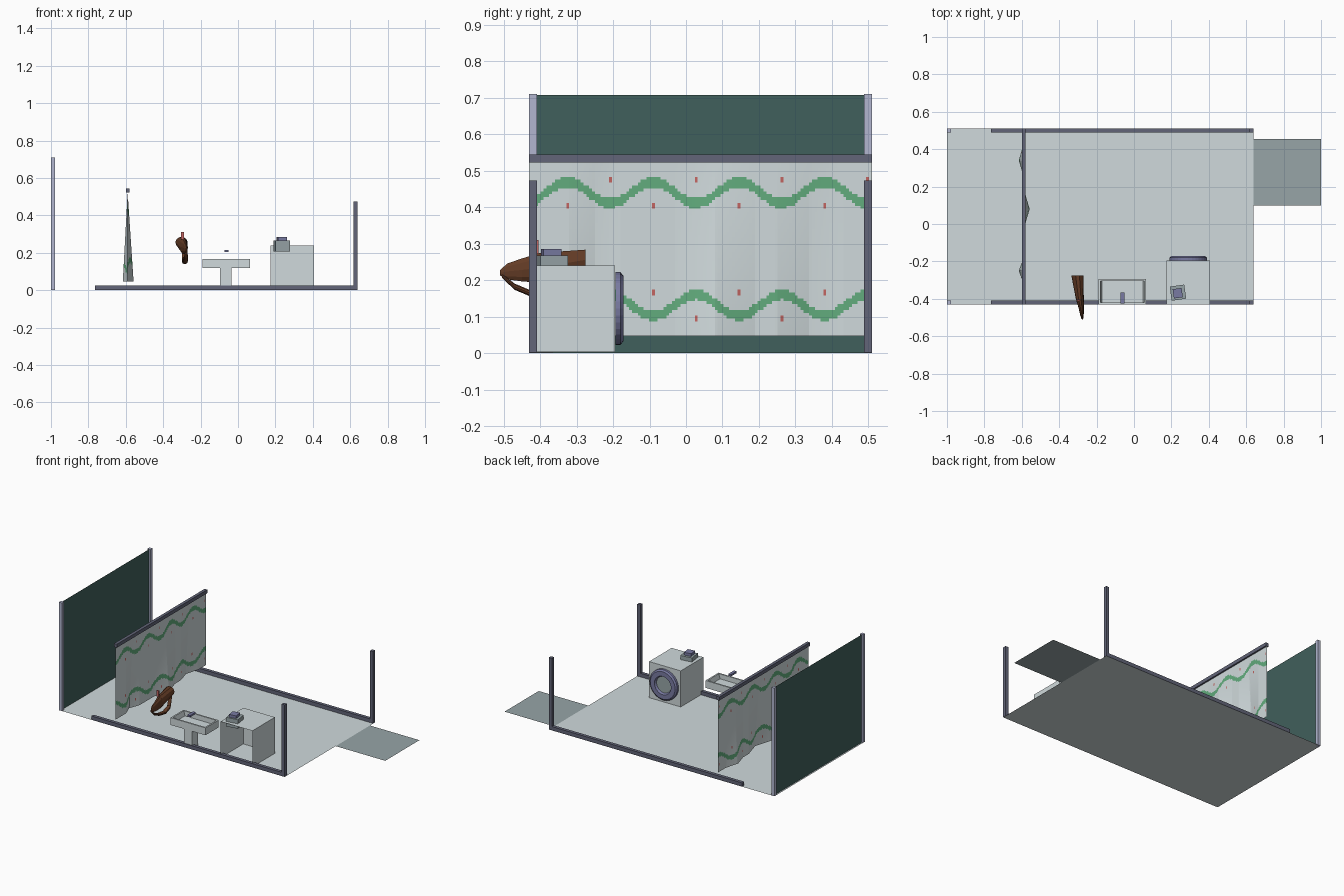
import bpy, bmesh, math
from mathutils import Vector, Matrix

old = bpy.data.objects.get("Cube")
if old:
    bpy.data.objects.remove(old, do_unlink=True)


def material(name, r, g, b):
    m = bpy.data.materials.new(name)
    m.use_nodes = True
    m.diffuse_color = (r, g, b, 1)
    m.node_tree.nodes["Principled BSDF"].inputs["Base Color"].default_value = (r, g, b, 1)
    return m


WHITE = material("pale white", 0.63, 0.70, 0.715)
TRIM = material("dark slate", 0.122, 0.13, 0.188)
WALL = material("deep green", 0.051, 0.117, 0.107)
PALE = material("pale lavender", 0.445, 0.468, 0.631)
PURPLE = material("muted purple", 0.19, 0.195, 0.36)
GREY = material("mid grey", 0.31, 0.375, 0.39)
GREEN = material("leaf green", 0.122, 0.413, 0.205)
RED = material("soft red", 0.55, 0.13, 0.12)
BROWN = material("leather brown", 0.127, 0.045, 0.019)


def finish(name, bm, *mats):
    mesh = bpy.data.meshes.new(name)
    bm.to_mesh(mesh)
    bm.free()
    for m in mats:
        mesh.materials.append(m)
    obj = bpy.data.objects.new(name, mesh)
    bpy.context.collection.objects.link(obj)
    return obj


def box_mesh(x, y, z, turn=0):
    bm = bmesh.new()
    bmesh.ops.create_cube(bm, size=1)
    size = Vector((x[1] - x[0], y[1] - y[0], z[1] - z[0]))
    mid = Vector((sum(x), sum(y), sum(z))) / 2
    bm.transform(Matrix.Translation(mid) @ Matrix.Rotation(turn, 4, 'Z') @ Matrix.Diagonal(size).to_4x4())
    return bm


def box(name, mat, x, y, z, turn=0):
    return finish(name, box_mesh(x, y, z, turn), mat)


def sheet(name, mat, *corners):
    bm = bmesh.new()
    bm.faces.new([bm.verts.new(c) for c in corners])
    return finish(name, bm, mat)


def skin(bm, rings, cap=True):
    """Join equal rings of points into a closed skin."""
    loops = [[bm.verts.new(p) for p in ring] for ring in rings]
    n = len(loops[0])
    for a, b in zip(loops, loops[1:]):
        for i in range(n):
            j = (i + 1) % n
            bm.faces.new((a[i], a[j], b[j], b[i]))
    if cap:
        bm.faces.new(loops[0])
        bm.faces.new(loops[-1])
    bmesh.ops.recalc_face_normals(bm, faces=bm.faces)


def loft(name, mat, stations, sides=10):
    """Stations are (x, y, z, half width, half height) along y."""
    rings = []
    for x, y, z, w, h in stations:
        angles = [math.tau * i / sides for i in range(sides)]
        rings.append([(x + w * math.cos(a), y, z + h * math.sin(a)) for a in angles])
    bm = bmesh.new()
    skin(bm, rings)
    return finish(name, bm, mat)


Y0, Y1 = -0.43, 0.51

# Floor, entrance mat and end wall
sheet("floor", WHITE, (-1, Y0, 0), (0.64, Y0, 0), (0.64, Y1, 0), (-1, Y1, 0))
sheet("entrance_mat", GREY, (0.64, 0.1, 0), (1, 0.1, 0), (1, 0.455, 0), (0.64, 0.455, 0))
sheet("end_wall", WALL, (-0.99, Y0 + 0.01, 0), (-0.99, Y1 - 0.01, 0),
      (-0.99, Y1 - 0.01, 0.708), (-0.99, Y0 + 0.01, 0.708))

# Skirting and posts on both long sides
for side, y in (("front", (Y0, Y0 + 0.022)), ("back", (Y1 - 0.022, Y1))):
    box(side + "_skirting", TRIM, (-0.765, 0.64), y, (0.001, 0.025))
    box(side + "_entrance_post", TRIM, (0.618, 0.64), y, (0.001, 0.473))
    box(side + "_wall_post", PALE, (-1, -0.978), y, (0, 0.71))

# Curtain rail
box("curtain_rail", TRIM, (-0.6, -0.58), (Y0, Y1), (0.522, 0.545))

# Curtain: hangs flat at the top and billows towards the hem
HEM, TOP = 0.047, 0.523
FOLDS = [(-0.25, -0.026, 0.07), (0.08, 0.032, 0.11), (0.34, -0.026, 0.09)]
COLS, ROWS = 120, 60


def curtain_point(c, r):
    y = Y0 + (Y1 - Y0) * c / COLS
    z = HEM + (TOP - HEM) * r / ROWS
    push = sum(d * max(0, 1 - abs(y - at) / w) for at, d, w in FOLDS)
    return (-0.59 + push * (1 - r / ROWS), y, z)


def curtain_colour(y, z):
    phase = math.tau * (y + 0.09) / 0.235
    for mid, sign in ((0.44, 1), (0.131, -1)):
        if abs(z - mid - sign * 0.029 * math.cos(phase)) < 0.0135:
            return 1
        # Red dots sit opposite each crest and trough
        k = round(phase / math.pi)
        dot_z = mid - sign * 0.037 * math.cos(math.pi * k)
        if abs(y + 0.09 - k * 0.1175) < 0.006 and abs(z - dot_z) < 0.006:
            return 2
    return 0


bm = bmesh.new()
grid = [[bm.verts.new(curtain_point(c, r)) for r in range(ROWS + 1)] for c in range(COLS + 1)]
for c in range(COLS):
    for r in range(ROWS):
        f = bm.faces.new((grid[c][r], grid[c + 1][r], grid[c + 1][r + 1], grid[c][r + 1]))
        mid = f.calc_center_median()
        f.material_index = curtain_colour(mid.y, mid.z)
finish("curtain", bm, WHITE, GREEN, RED)

# Basin with a sunken bowl, pedestal and tap
bm = box_mesh((-0.19, 0.065), (Y0, -0.295), (0.12, 0.168))
bm.normal_update()
top = max(bm.faces, key=lambda f: f.calc_center_median().z)
bmesh.ops.inset_region(bm, faces=[top], thickness=0.014)
floor_of_bowl = bmesh.ops.extrude_face_region(bm, geom=[top])["geom"]
bmesh.ops.delete(bm, geom=[top], context='FACES_ONLY')
low = [v for v in floor_of_bowl if isinstance(v, bmesh.types.BMVert)]
for v in low:
    v.co.z -= 0.032
    v.co.x += 0.008 if v.co.x < -0.06 else -0.008
finish("basin", bm, WHITE)
box("basin_pedestal", WHITE, (-0.095, -0.035), (Y0 + 0.005, -0.365), (0.001, 0.121))
box("tap", PURPLE, (-0.071, -0.052), (-0.425, -0.365), (0.204, 0.216))

# Washing machine cabinet, open towards the outer side
bm = box_mesh((0.175, 0.405), (Y0, -0.195), (0.003, 0.24))
outer = min(bm.faces, key=lambda f: f.calc_center_median().y)
bmesh.ops.delete(bm, geom=[outer], context='FACES_ONLY')
finish("washer_cabinet", bm, WHITE)

# Round door: raised ring around a recessed window
DOOR = [(0.1, -0.194), (0.1, -0.18), (0.09, -0.172), (0.06, -0.172), (0.053, -0.185)]
bm = bmesh.new()
skin(bm, [[(0.29 + r * math.cos(math.tau * i / 32), y, 0.122 + r * math.sin(math.tau * i / 32))
           for i in range(32)] for r, y in DOOR], cap=False)
finish("washer_door_ring", bm, PURPLE)
bm = bmesh.new()
bmesh.ops.create_circle(bm, cap_ends=True, segments=32, radius=0.054)
bm.transform(Matrix.Translation((0.29, -0.185, 0.122)) @ Matrix.Rotation(-math.pi / 2, 4, 'X'))
finish("washer_door_window", bm, GREY)

# Small container standing on the cabinet
TURN = math.radians(8)
box("container", GREY, (0.196, 0.274), (-0.405, -0.329), (0.208, 0.267), TURN)
box("container_lid", PURPLE, (0.21, 0.258), (-0.395, -0.345), (0.267, 0.285), TURN)

# Hanging bag with strap and wall hook
loft("bag_body", BROWN, [(-0.275, -0.51, 0.22, 0.003, 0.008), (-0.279, -0.49, 0.224, 0.008, 0.023),
                         (-0.282, -0.45, 0.228, 0.014, 0.033), (-0.29, -0.4, 0.234, 0.021, 0.043),
                         (-0.302, -0.275, 0.256, 0.033, 0.029)])
loft("bag_strap", BROWN, [(-0.276, -0.505, 0.212, 0.006, 0.006), (-0.278, -0.47, 0.182, 0.01, 0.009),
                          (-0.282, -0.42, 0.161, 0.014, 0.009), (-0.284, -0.36, 0.15, 0.015, 0.01),
                          (-0.286, -0.31, 0.165, 0.013, 0.012), (-0.29, -0.285, 0.235, 0.012, 0.012)])
box("bag_hook", RED, (-0.304, -0.288), (-0.412, -0.404), (0.27, 0.31))
